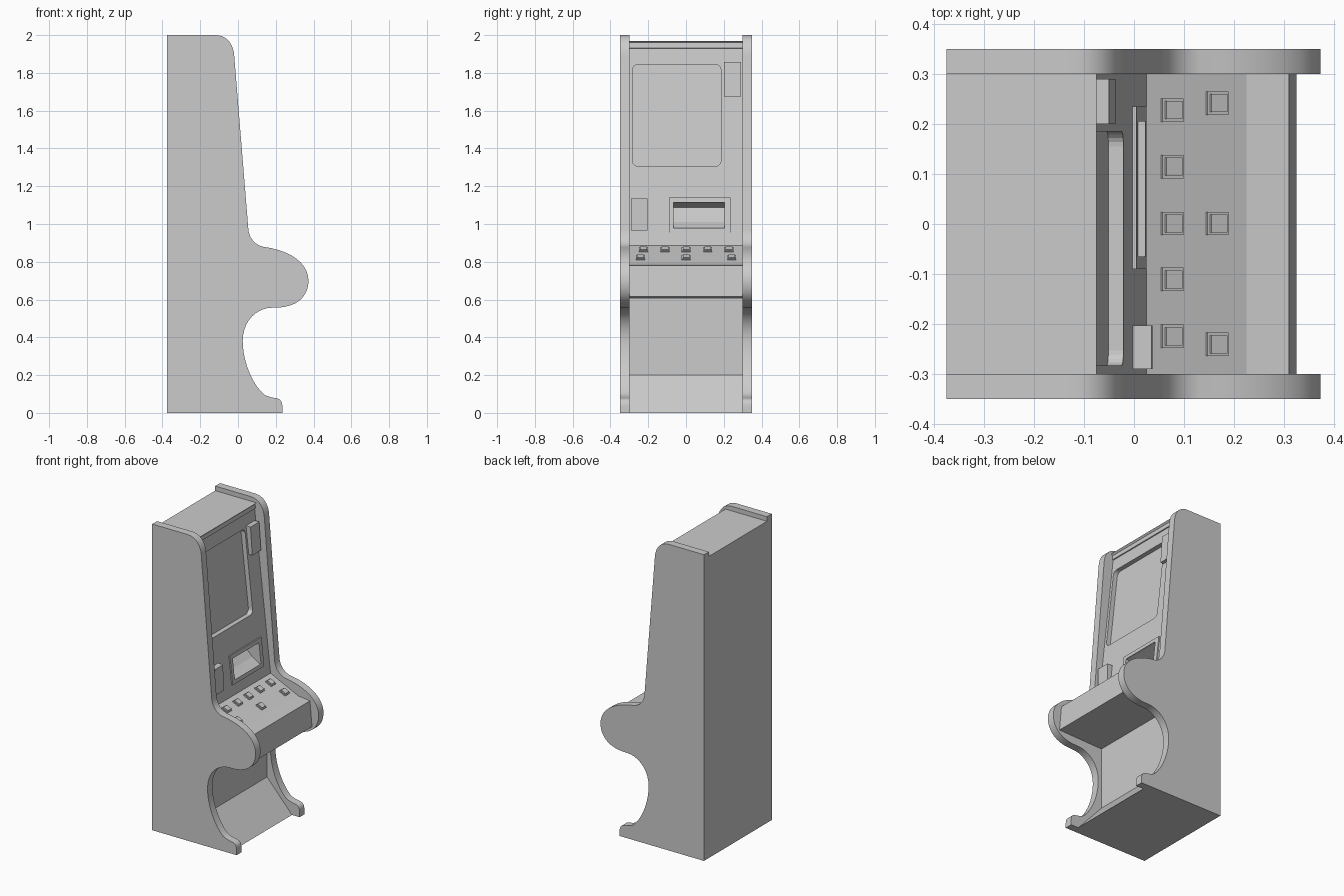
import bpy, bmesh, math
from mathutils import Vector, Matrix

if "Cube" in bpy.data.objects:
    bpy.data.objects.remove(bpy.data.objects["Cube"])


def make(name, bm):
    bmesh.ops.recalc_face_normals(bm, faces=bm.faces)
    me = bpy.data.meshes.new(name)
    bm.to_mesh(me)
    bm.free()
    ob = bpy.data.objects.new(name, me)
    bpy.context.collection.objects.link(ob)
    return ob


def prism(name, loop_a, loop_b):
    bm = bmesh.new()
    a = [bm.verts.new(p) for p in loop_a]
    b = [bm.verts.new(p) for p in loop_b]
    bm.faces.new(a)
    bm.faces.new(b)
    for i in range(len(a)):
        j = (i + 1) % len(a)
        bm.faces.new((a[i], a[j], b[j], b[i]))
    return make(name, bm)


def extrude_y(name, xz, y0, y1):
    return prism(name, [(x, y0, z) for x, z in xz], [(x, y1, z) for x, z in xz])


def bezier(p0, p1, p2, p3, n=10):
    p = [Vector(q) for q in (p0, p1, p2, p3)]
    out = []
    for i in range(1, n + 1):
        t = i / n
        s = 1 - t
        out.append(tuple(s**3 * p[0] + 3*s*s*t * p[1] + 3*s*t*t * p[2] + t**3 * p[3]))
    return out


def face_x(z):
    """x of the sloping upper front face at height z"""
    return 0.025 - 0.11 * (z - 0.885)


def on_face(name, yz, front, back):
    return prism(name, [(face_x(z) + front, y, z) for y, z in yz],
                 [(face_x(z) + back, y, z) for y, z in yz])


def rect(y0, y1, z0, z1, r=0.0):
    if not r:
        return [(y0, z0), (y1, z0), (y1, z1), (y0, z1)]
    pts = []
    for cy, cz, a0 in ((y1 - r, z1 - r, 0), (y0 + r, z1 - r, 90),
                       (y0 + r, z0 + r, 180), (y1 - r, z0 + r, 270)):
        for i in range(6):
            a = math.radians(a0 + 18 * i)
            pts.append((cy + r * math.cos(a), cz + r * math.sin(a)))
    return pts


def cut(ob, cutter):
    m = ob.modifiers.new("cut", 'BOOLEAN')
    m.object = cutter
    m.operation = 'DIFFERENCE'
    m.solver = 'EXACT'
    bpy.ops.object.select_all(action='DESELECT')
    bpy.context.view_layer.objects.active = ob
    ob.select_set(True)
    bpy.ops.object.modifier_apply(modifier=m.name)


# Curved side panels
side = [(-0.375, 0), (0.235, 0), (0.235, 0.03)]
for c in (((0.235, 0.065), (0.22, 0.075), (0.20, 0.078)),
          ((0.17, 0.082), (0.15, 0.09), (0.135, 0.10)),
          ((0.07, 0.16), (0.025, 0.28), (0.025, 0.38)),
          ((0.025, 0.49), (0.10, 0.555), (0.18, 0.557)),
          ((0.21, 0.558), (0.23, 0.556), (0.27, 0.567)),
          ((0.335, 0.585), (0.373, 0.635), (0.373, 0.70)),
          ((0.373, 0.785), (0.29, 0.86), (0.13, 0.88)),
          ((0.09, 0.89), (0.06, 0.925), (0.055, 0.97))):
    side += bezier(side[-1], *c)
side.append((-0.02, 1.89))
side += bezier(side[-1], (-0.025, 1.96), (-0.065, 2.0), (-0.12, 2.0))
side.append((-0.375, 2.0))
for label, s in (("left", -1), ("right", 1)):
    panel = extrude_y(label + "_side_panel", side, s * 0.30, s * 0.35)
    bpy.ops.object.select_all(action='DESELECT')
    bpy.context.view_layer.objects.active = panel
    panel.select_set(True)
    bpy.ops.object.shade_smooth_by_angle(angle=math.radians(30))

# Cabinet body between the panels
body = extrude_y("cabinet_body", [
    (-0.375, 0), (0.18, 0), (0.0, 0.20), (0.0, 0.605), (0.325, 0.615),
    (0.31, 0.78), (0.225, 0.79), (0.025, 0.885), (face_x(1.93), 1.93),
    (-0.084, 1.932), (-0.086, 1.96), (-0.075, 1.97), (-0.375, 1.97)], -0.30, 0.30)

# Raised frame round the tray opening
frame = on_face("tray_frame", rect(-0.09, 0.235, 0.955, 1.14), 0.008, -0.01)

# Screen recess and tray chute
screen_cut = on_face("screen_cutter", rect(-0.283, 0.185, 1.305, 1.845, 0.03), 0.05, -0.03)
tray_cut = extrude_y("tray_cutter", [
    (0.06, 0.98), (0.01, 0.98), (-0.04, 1.01), (-0.08, 1.05), (-0.09, 1.087),
    (-0.003, 1.115), (0.06, 1.115)], -0.065, 0.205)
cut(body, screen_cut)
cut(body, tray_cut)
cut(frame, tray_cut)
for c in (screen_cut, tray_cut):
    bpy.data.objects.remove(c)

# Reader boxes on the front face
extrude_y("upper_reader", [(-0.10, 1.675), (-0.037, 1.675), (-0.05, 1.857), (-0.10, 1.857)], 0.20, 0.29)
extrude_y("lower_reader", [(-0.03, 0.965), (0.037, 0.965), (0.035, 1.135), (-0.03, 1.135)], -0.29, -0.203)

# Stepped buttons on the sloping deck
tilt = math.atan2(0.095, 0.20)
buttons = [(0.075, y) for y in (-0.225, -0.111, 0.001, 0.115, 0.228)]
buttons += [(0.165, y) for y in (-0.241, 0.001, 0.242)]
for i, (x, y) in enumerate(buttons):
    z = 0.885 - 0.475 * (x - 0.025)
    mat = Matrix.Translation((x, y, z)) @ Matrix.Rotation(tilt, 4, 'Y')
    bm = bmesh.new()
    for w, h0, h1 in ((0.047, -0.005, 0.007), (0.036, 0.0, 0.014)):
        bmesh.ops.create_cube(bm, size=1, matrix=mat @ Matrix.Translation((0, 0, (h0 + h1) / 2))
                              @ Matrix.Diagonal((w, w, h1 - h0, 1)))
    make(f"button_{i + 1}", bm)
